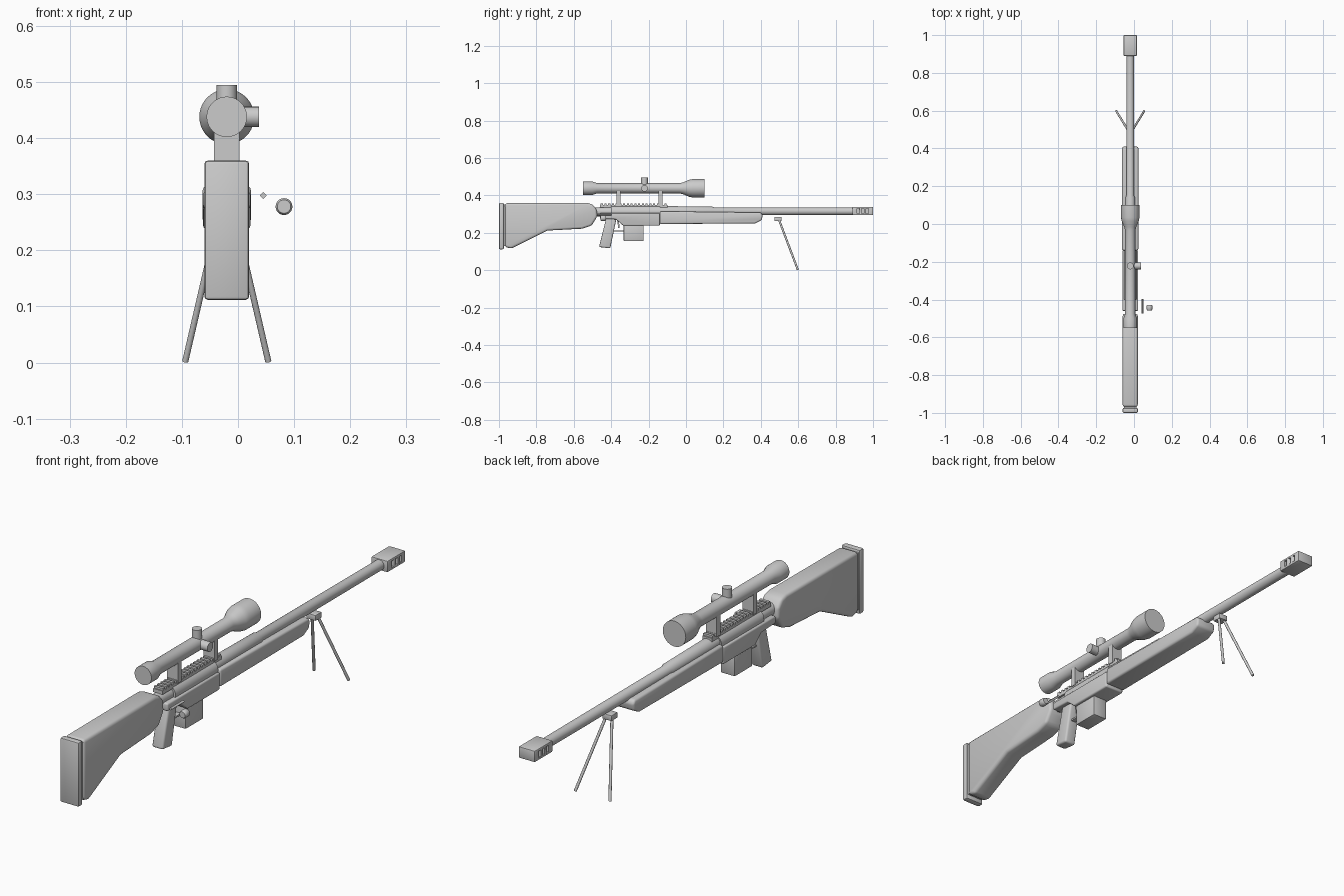
import bpy, bmesh, math
from mathutils import Vector

if "Cube" in bpy.data.objects:
    bpy.data.objects.remove(bpy.data.objects["Cube"])

CX = -0.02  # centre plane of the rifle


def finish(name, bm, bevel=0.0, segs=3, angle=35):
    bmesh.ops.recalc_face_normals(bm, faces=bm.faces)
    me = bpy.data.meshes.new(name)
    bm.to_mesh(me)
    bm.free()
    ob = bpy.data.objects.new(name, me)
    bpy.context.collection.objects.link(ob)
    bpy.ops.object.select_all(action='DESELECT')
    ob.select_set(True)
    bpy.context.view_layer.objects.active = ob
    if bevel:
        m = ob.modifiers.new("bevel", 'BEVEL')
        m.width, m.segments = bevel, segs
        m.limit_method = 'ANGLE'
        m.angle_limit = math.radians(30)
        bpy.ops.object.modifier_apply(modifier=m.name)
    bpy.ops.object.shade_smooth_by_angle(angle=math.radians(angle))
    return ob


def prism(name, pts, half, bevel=0.0, segs=3):
    """Side profile (y, z) extruded across x."""
    bm = bmesh.new()
    f = bm.faces.new([bm.verts.new((CX - half, y, z)) for y, z in pts])
    r = bmesh.ops.extrude_face_region(bm, geom=[f])
    vs = [g for g in r['geom'] if isinstance(g, bmesh.types.BMVert)]
    bmesh.ops.translate(bm, verts=vs, vec=(2 * half, 0, 0))
    return finish(name, bm, bevel, segs)


def box(name, x, y, z, bevel=0.0):
    bm = bmesh.new()
    bmesh.ops.create_cube(bm, size=1)
    for v in bm.verts:
        v.co = [(a + b) / 2 + c * (b - a) for (a, b), c in zip((x, y, z), v.co)]
    return finish(name, bm, bevel, 2)


def lathe(name, rings, origin, axis=(0, 1, 0), n=32):
    """Rings of (distance, radius) along an axis, capped at both ends."""
    bm = bmesh.new()
    q = Vector(axis).to_track_quat('Z', 'Y')
    loops = []
    for d, r in rings:
        loops.append([bm.verts.new(Vector(origin) + q @ Vector((
            r * math.cos(2 * math.pi * i / n), r * math.sin(2 * math.pi * i / n), d)))
            for i in range(n)])
    for a, b in zip(loops, loops[1:]):
        for i in range(n):
            bm.faces.new((a[i], a[(i + 1) % n], b[(i + 1) % n], b[i]))
    bm.faces.new(loops[0])
    bm.faces.new(loops[-1])
    return finish(name, bm)


def rod(name, a, b, r, n=12):
    d = Vector(b) - Vector(a)
    return lathe(name, [(0, r), (d.length, r)], a, d, n)


# stock and butt pad
prism("stock", [(-0.968, 0.358), (-0.53, 0.36), (-0.50, 0.352), (-0.477, 0.325),
                (-0.475, 0.285), (-0.505, 0.238), (-0.555, 0.222), (-0.74, 0.212),
                (-0.935, 0.115), (-0.968, 0.125)], 0.04, 0.012)
box("butt_pad", (CX - 0.04, CX + 0.04), (-1.0, -0.974), (0.112, 0.36), 0.006)
box("butt_spacer", (CX - 0.034, CX + 0.034), (-0.98, -0.96), (0.13, 0.35))

# receiver
prism("receiver_lower", [(-0.46, 0.305), (-0.14, 0.305), (-0.14, 0.238), (-0.335, 0.238),
                         (-0.375, 0.272), (-0.46, 0.275)], 0.042, 0.006)
lathe("receiver_upper", [(-0.40, 0.034), (-0.14, 0.034)], (CX, 0, 0.312))
lathe("bolt_shroud", [(-0.49, 0.024), (-0.395, 0.026)], (CX, 0, 0.312))

# forestock, barrel
prism("forestock", [(-0.14, 0.315), (0.40, 0.308), (0.41, 0.295), (0.405, 0.268),
                    (0.37, 0.25), (-0.14, 0.247)], 0.043, 0.014)
lathe("barrel", [(-0.15, 0.028), (0.14, 0.025), (0.15, 0.021), (0.895, 0.020)], (CX, 0, 0.315))

# muzzle brake with slots in both sides
brake = box("muzzle_brake", (CX - 0.035, CX + 0.035), (0.89, 1.0), (0.294, 0.338), 0.004)
bm = bmesh.new()
for s in (-1, 1):
    for i in range(3):
        r = bmesh.ops.create_cube(bm, size=1)
        for v in r['verts']:
            v.co = (CX + s * 0.035 + v.co.x * 0.024, 0.922 + i * 0.024 + v.co.y * 0.013,
                    0.316 + v.co.z * 0.026)
cutter = finish("slot_cutter", bm)
cutter.hide_render = True
cutter.hide_set(True)
m = brake.modifiers.new("slots", 'BOOLEAN')
m.operation, m.solver, m.object = 'DIFFERENCE', 'EXACT', cutter
bpy.context.view_layer.objects.active = brake
bpy.ops.object.modifier_apply(modifier=m.name)
bpy.data.objects.remove(cutter)

# toothed top rail
teeth = [(-0.46, 0.335), (-0.46, 0.349)]
for i in range(18):
    y = -0.46 + i * 0.02
    teeth += [(y + 0.004, 0.349), (y + 0.004, 0.357), (y + 0.015, 0.357), (y + 0.015, 0.349)]
teeth += [(-0.10, 0.349), (-0.10, 0.335)]
prism("top_rail", teeth, 0.02)

# scope, turrets and mounts
SZ = 0.438
lathe("scope", [(-0.55, 0.036), (-0.50, 0.036), (-0.475, 0.027), (-0.035, 0.027), (-0.015, 0.032),
                (0.015, 0.045), (0.035, 0.049), (0.10, 0.049)], (CX, 0, SZ), n=40)
lathe("elevation_turret", [(0, 0.018), (0.057, 0.018)], (CX, -0.222, SZ), (0, 0, 1), 24)
lathe("windage_turret", [(0, 0.018), (0.057, 0.018)], (CX, -0.222, SZ), (1, 0, 0), 24)
for i, y in enumerate((-0.36, -0.137)):
    box(f"scope_mount_{i + 1}", (CX - 0.023, CX + 0.023), (y - 0.011, y + 0.011), (0.345, 0.43))

# grip, magazine, trigger
prism("pistol_grip", [(-0.425, 0.285), (-0.37, 0.285), (-0.405, 0.117), (-0.465, 0.124)],
      0.024, 0.008)
box("magazine", (CX - 0.03, CX + 0.03), (-0.333, -0.226), (0.156, 0.25), 0.003)
box("trigger_guard", (CX - 0.01, CX + 0.01), (-0.40, -0.325), (0.206, 0.212))
prism("trigger", [(-0.37, 0.275), (-0.358, 0.275), (-0.356, 0.225), (-0.362, 0.225)], 0.005)

# bolt handle and knob
rod("bolt_handle", (0.045, -0.475, 0.298), (0.045, -0.397, 0.298), 0.006, 4)
lathe("bolt_knob", [(-0.457, 0.012), (-0.452, 0.015), (-0.433, 0.015), (-0.428, 0.012)],
      (0.082, 0, 0.278), n=24)

# bipod
box("bipod_block", (CX - 0.02, CX + 0.02), (0.473, 0.511), (0.262, 0.284), 0.003)
for side, s in (("left", -1), ("right", 1)):
    rod(f"bipod_leg_{side}", (CX + s * 0.012, 0.497, 0.27), (CX + s * 0.074, 0.598, 0.002), 0.0055)
